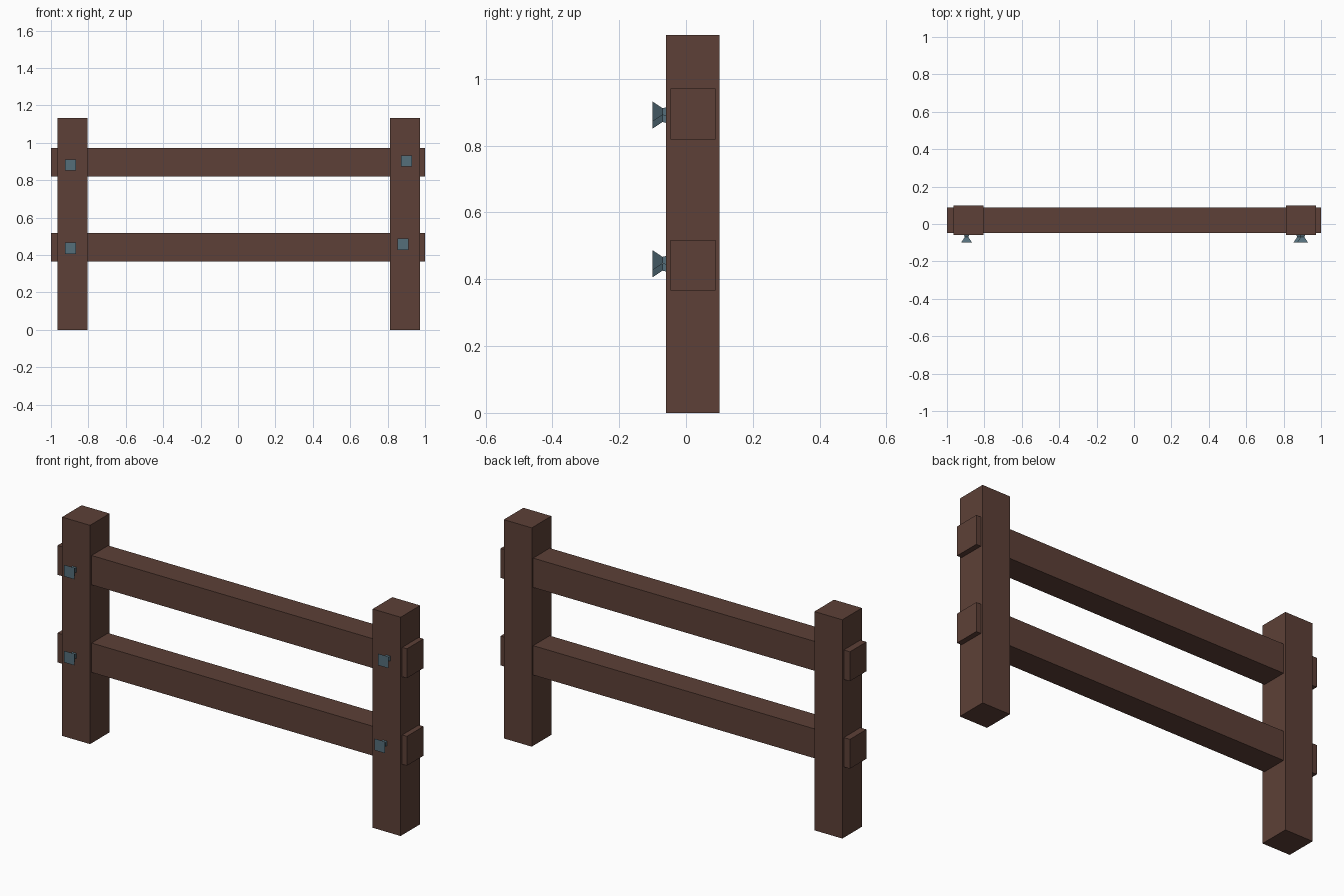
import bpy, bmesh

if "Cube" in bpy.data.objects:
    bpy.data.objects.remove(bpy.data.objects["Cube"])


def material(name, color):
    m = bpy.data.materials.new(name)
    m.diffuse_color = (*color, 1)
    m.use_nodes = True
    m.node_tree.nodes["Principled BSDF"].inputs["Base Color"].default_value = m.diffuse_color
    return m


wood = material("dark_wood", (0.109, 0.051, 0.038))
steel = material("blue_steel", (0.089, 0.156, 0.195))


def finish(name, bm, mat):
    bmesh.ops.recalc_face_normals(bm, faces=bm.faces)
    mesh = bpy.data.meshes.new(name)
    bm.to_mesh(mesh)
    bm.free()
    mesh.materials.append(mat)
    bpy.context.collection.objects.link(bpy.data.objects.new(name, mesh))


def box(name, lo, hi, mat):
    bm = bmesh.new()
    bmesh.ops.create_cube(bm, size=1)
    for v in bm.verts:
        v.co = [(a + b) / 2 + c * (b - a) for a, b, c in zip(lo, hi, v.co)]
    finish(name, bm, mat)


def nail(name, x, z):
    # square rings along y: flat head, neck, shank sunk into the post
    bm = bmesh.new()
    rings = []
    for y, r in ((-0.10, 0.030), (-0.07, 0.010), (-0.06, 0.013), (-0.04, 0.013)):
        rings.append([bm.verts.new((x + sx * r, y, z + sz * r))
                      for sx, sz in ((-1, -1), (1, -1), (1, 1), (-1, 1))])
    for a, b in zip(rings, rings[1:]):
        for i in range(4):
            j = (i + 1) % 4
            bm.faces.new((a[i], a[j], b[j], b[i]))
    bm.faces.new(rings[0])
    bm.faces.new(rings[-1])
    finish(name, bm, steel)


# upright posts
for side, x in (("left", -0.965), ("right", 0.813)):
    box(f"{side}_post", (x, -0.06, 0), (x + 0.16, 0.10, 1.132), wood)

# horizontal rails passing through the posts
for level, z in (("lower", 0.366), ("upper", 0.819)):
    box(f"{level}_rail", (-1, -0.047, z), (1, 0.088, z + 0.152), wood)

# nails, placed slightly unevenly
nail("upper_left_nail", -0.895, 0.881)
nail("lower_left_nail", -0.895, 0.436)
nail("upper_right_nail", 0.901, 0.902)
nail("lower_right_nail", 0.882, 0.457)
